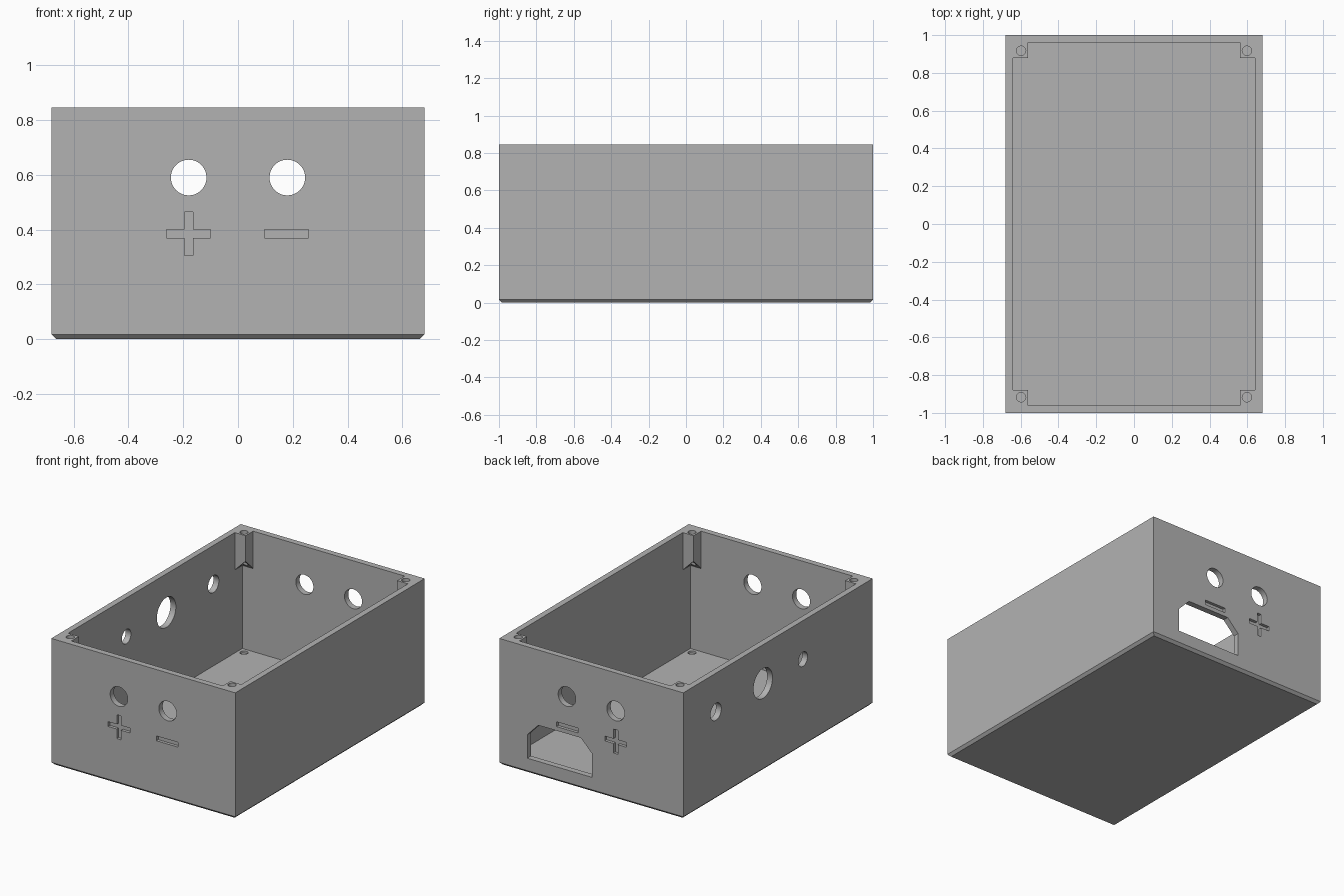
import bpy
import math
from mathutils import Vector

cube = bpy.data.objects.get("Cube")
if cube:
    bpy.data.objects.remove(cube, do_unlink=True)

HX, HY, H = 0.68, 1.0, 0.845      # outer half sizes and height
WALL, CHAMFER = 0.04, 0.017
POST = 0.08                       # corner post size inside the cavity

grey = bpy.data.materials.new("plain grey")
grey.use_nodes = True
grey.diffuse_color = (0.45, 0.45, 0.45, 1)
grey.node_tree.nodes["Principled BSDF"].inputs["Base Color"].default_value = (0.45, 0.45, 0.45, 1)


def make(name, verts, faces):
    mesh = bpy.data.meshes.new(name)
    mesh.from_pydata(verts, [], faces)
    mesh.materials.append(grey)
    obj = bpy.data.objects.new(name, mesh)
    bpy.context.collection.objects.link(obj)
    bpy.context.view_layer.objects.active = obj
    bpy.ops.object.select_all(action='DESELECT')
    obj.select_set(True)
    bpy.ops.object.mode_set(mode='EDIT')
    bpy.ops.mesh.select_all(action='SELECT')
    bpy.ops.mesh.normals_make_consistent(inside=False)
    bpy.ops.object.mode_set(mode='OBJECT')
    return obj


def loft(name, rings):
    """Closed solid through rings of equal length."""
    n = len(rings[0])
    faces = [tuple(range(n)), tuple(range((len(rings) - 1) * n, len(rings) * n))]
    for r in range(len(rings) - 1):
        for i in range(n):
            j = (i + 1) % n
            faces.append((r * n + i, r * n + j, r * n + n + j, r * n + n + i))
    return make(name, [v for ring in rings for v in ring], faces)


def rect(hx, hy, z):
    return [(-hx, -hy, z), (hx, -hy, z), (hx, hy, z), (-hx, hy, z)]


def prism(name, profile, axis, start, end):
    """Profile extruded along an axis; the profile fills the other two axes in order."""
    def place(p, d):
        c = list(p)
        c.insert("xyz".index(axis), d)
        return Vector(c)
    return loft(name, [[place(p, d) for p in profile] for d in (start, end)])


def circle(u, v, r, n=48):
    return [(u + r * math.cos(math.tau * i / n), v + r * math.sin(math.tau * i / n)) for i in range(n)]


def bar(u, v, a, b):
    return [(u - a, v - b), (u + a, v - b), (u + a, v + b), (u - a, v + b)]


def cross(u, v, a, b):
    corner = [(a, -b), (a, b), (b, b)]
    pts = []
    for k in range(4):
        c, s = round(math.cos(k * math.pi / 2)), round(math.sin(k * math.pi / 2))
        pts += [(u + c * x - s * y, v + s * x + c * y) for x, y in corner]
    return pts


def combine(target, tool, operation):
    mod = target.modifiers.new(operation.lower(), 'BOOLEAN')
    mod.operation, mod.object, mod.solver = operation, tool, 'EXACT'
    bpy.context.view_layer.objects.active = target
    bpy.ops.object.modifier_apply(modifier=mod.name)
    bpy.data.objects.remove(tool, do_unlink=True)


# Open box with a chamfered bottom edge
box = loft("enclosure_box", [rect(HX - CHAMFER, HY - CHAMFER, 0), rect(HX, HY, CHAMFER), rect(HX, HY, H)])
combine(box, loft("cavity", [rect(HX - WALL, HY - WALL, WALL), rect(HX - WALL, HY - WALL, H + 0.1)]), 'DIFFERENCE')

# Corner screw posts with underside sloping down into the walls
for sx in (-1, 1):
    for sy in (-1, 1):
        x0, y0 = HX - WALL - POST, HY - WALL - POST
        e = POST + WALL / 2
        plan = [(x0, y0), (x0 + e, y0), (x0 + e, y0 + e), (x0, y0 + e)]
        tip = H - 0.17
        lows = [tip, tip - e, tip - e, tip - e]
        verts = [(sx * x, sy * y, H) for x, y in plan]
        verts += [(sx * x, sy * y, z) for (x, y), z in zip(plan, lows)]
        sides = [(i, (i + 1) % 4, 4 + (i + 1) % 4, 4 + i) for i in range(4)]
        combine(box, make("post", verts, [(0, 1, 2, 3), (4, 5, 6), (4, 6, 7)] + sides), 'UNION')

# Screw holes
for sx in (-1, 1):
    for sy in (-1, 1):
        combine(box, prism("screw_hole", circle(sx * 0.598, sy * 0.917, 0.025, 24), 'z', 0.025, H + 0.1), 'DIFFERENCE')

# Terminal holes and polarity recesses on both end walls
for s in (-1, 1):
    for x in (-0.18, 0.18):
        combine(box, prism("terminal_hole", circle(x, 0.59, 0.065), 'y', s * 0.9, s * 1.1), 'DIFFERENCE')
    for shape in (cross(-0.18, 0.385, 0.08, 0.016), bar(0.177, 0.385, 0.08, 0.016)):
        combine(box, prism("polarity_mark", shape, 'y', s * (HY - 0.02), s * 1.1), 'DIFFERENCE')

# Power inlet opening with clipped upper corners, back wall
inlet = [(-0.007, 0.10), (0.473, 0.10), (0.473, 0.257), (0.391, 0.342), (0.077, 0.342), (-0.007, 0.257)]
combine(box, prism("inlet_opening", inlet, 'y', 0.9, 1.1), 'DIFFERENCE')

# Control holes in the right wall
for y, r in ((0.655, 0.057), (0.158, 0.1), (-0.264, 0.048)):
    combine(box, prism("control_hole", circle(y, 0.587, r), 'x', -0.6, -0.8), 'DIFFERENCE')

bpy.ops.object.select_all(action='DESELECT')
box.select_set(True)
bpy.context.view_layer.objects.active = box
bpy.ops.object.shade_smooth_by_angle(angle=math.radians(30))
